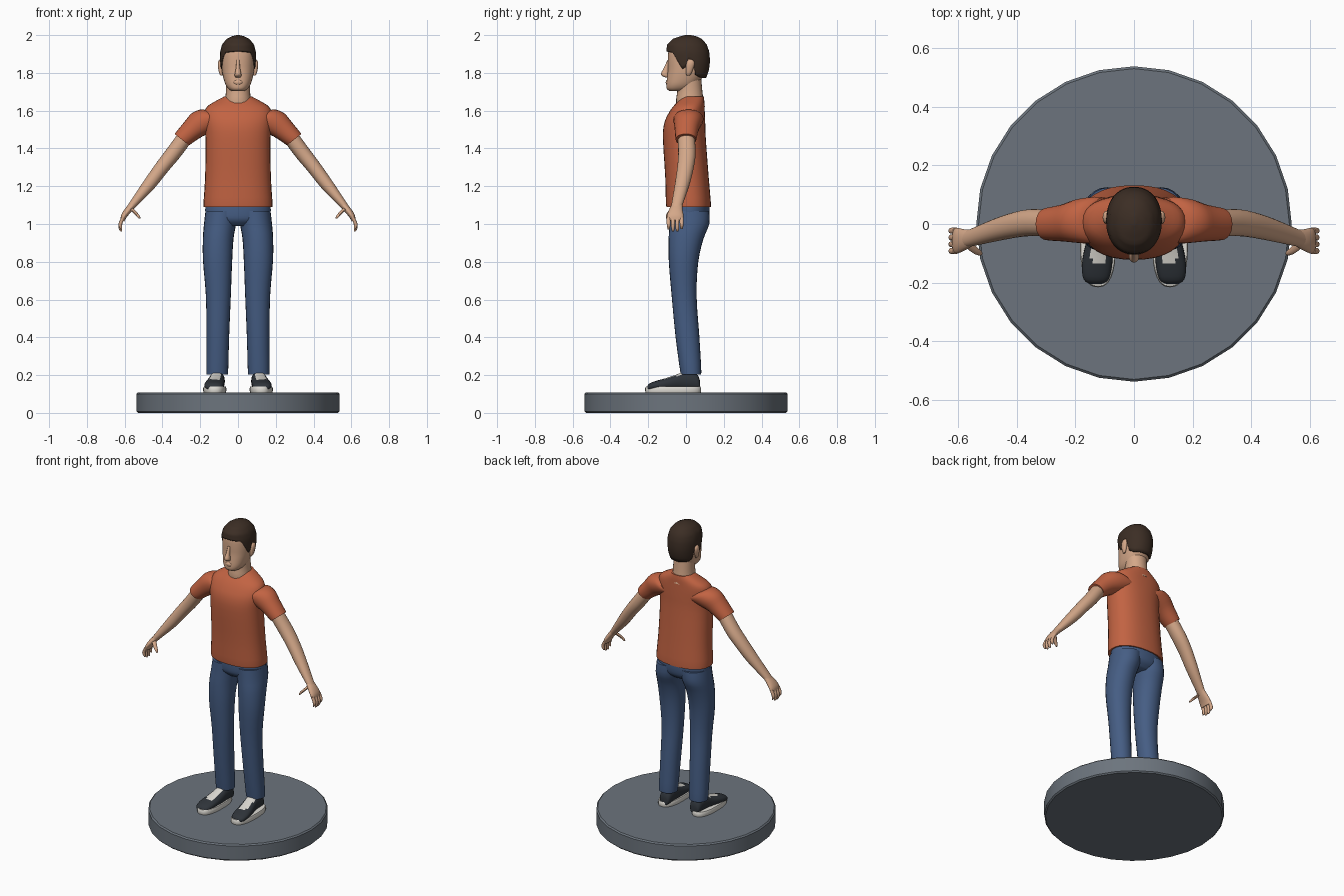
import bpy, bmesh, math
from mathutils import Vector

cube = bpy.data.objects.get("Cube")
if cube:
    bpy.data.objects.remove(cube, do_unlink=True)


def material(name, r, g, b):
    m = bpy.data.materials.new(name)
    m.use_nodes = True
    m.diffuse_color = (r, g, b, 1)
    bsdf = next(n for n in m.node_tree.nodes if n.type == 'BSDF_PRINCIPLED')
    bsdf.inputs["Base Color"].default_value = (r, g, b, 1)
    bsdf.inputs["Roughness"].default_value = 0.8
    return m


SKIN = material("skin", 0.66, 0.39, 0.25)
HAIR = material("dark brown hair", 0.045, 0.027, 0.018)
SHIRT = material("rust orange shirt", 0.54, 0.125, 0.055)
JEANS = material("blue denim", 0.06, 0.11, 0.23)
SHOE = material("charcoal shoe", 0.028, 0.034, 0.042)
WHITE = material("off white rubber", 0.72, 0.70, 0.65)
STONE = material("slate grey", 0.15, 0.175, 0.205)

X, Y, Z = Vector((1, 0, 0)), Vector((0, 1, 0)), Vector((0, 0, 1))


def finish(name, bm, mats, angle=45):
    bmesh.ops.recalc_face_normals(bm, faces=bm.faces)
    me = bpy.data.meshes.new(name)
    bm.to_mesh(me)
    bm.free()
    for m in mats:
        me.materials.append(m)
    me.shade_smooth()
    me.set_sharp_from_angle(angle=math.radians(angle))
    ob = bpy.data.objects.new(name, me)
    bpy.context.collection.objects.link(ob)
    return ob


def smooth_sections(secs, steps):
    """Catmull-Rom interpolation of section tuples."""
    out = []
    for i in range(len(secs) - 1):
        p0, p1, p2 = secs[max(i - 1, 0)], secs[i], secs[i + 1]
        p3 = secs[min(i + 2, len(secs) - 1)]
        for k in range(steps):
            t = k / steps
            out.append([b + t * ((c - a) / 2 + t * (a - 2.5 * b + 2 * c - d / 2
                        + t * (-a + 3 * b - 3 * c + d) / 2))
                        for a, b, c, d in zip(p0, p1, p2, p3)])
    return out + [list(secs[-1])]


def bridge(bm, rings):
    n = len(rings[0])
    for r, q in zip(rings, rings[1:]):
        for j in range(n):
            bm.faces.new((r[j], r[(j + 1) % n], q[(j + 1) % n], q[j]))


def oval(j, n, p):
    c, s = math.cos(math.tau * j / n), math.sin(math.tau * j / n)
    return (math.copysign(abs(c) ** (2 / p), c), math.copysign(abs(s) ** (2 / p), s))


def loft(name, secs, mats, u=X, v=Y, n=24, p=2.1, steps=3, side=1, rule=None):
    """Skin oval sections (x, y, z, half_u, half_v), mirrored when side is -1."""
    bm = bmesh.new()
    rings = []
    for x, y, z, a, b in smooth_sections(secs, steps):
        ring = []
        for j in range(n):
            c, s = oval(j, n, p)
            co = Vector((x, y, z)) + u * (a * c) + v * (b * s)
            co.x *= side
            ring.append(bm.verts.new(co))
        rings.append(ring)
    bridge(bm, rings)
    bm.faces.new(rings[0])
    bm.faces.new(rings[-1])
    bm.normal_update()
    if rule:
        for f in bm.faces:
            f.material_index = rule(f.calc_center_median())
    return finish(name, bm, mats)


def upright(rows):
    """Rows of (z, front_y, back_y, half_width) to centred sections."""
    return [(0, (f + k) / 2, z, w, (k - f) / 2) for z, f, k, w in rows]


def lerp_table(table, t):
    for a, b in zip(table, table[1:]):
        if t <= b[0]:
            k = (t - a[0]) / (b[0] - a[0])
            return [p + (q - p) * k for p, q in zip(a, b)]
    return list(table[-1])


# Round display base
bm = bmesh.new()
bmesh.ops.create_cone(bm, cap_ends=True, segments=28, radius1=0.538, radius2=0.538, depth=0.108)
bmesh.ops.translate(bm, vec=(0, 0, 0.054), verts=bm.verts)
rims = [e for e in bm.edges if abs(e.verts[0].co.z - e.verts[1].co.z) < 0.001]
bmesh.ops.bevel(bm, geom=rims, offset=0.008, segments=1, affect='EDGES')
finish("display_base", bm, [STONE], 30)

# Shirt body and pelvis
loft("shirt_body", upright([
    (1.09, -.1, .128, .178), (1.105, -.106, .132, .183), (1.25, -.11, .12, .174),
    (1.45, -.122, .105, .172), (1.53, -.116, .102, .178), (1.58, -.096, .1, .18),
    (1.62, -.07, .098, .165), (1.65, -.042, .097, .12), (1.675, -.02, .094, .073)]),
    [SHIRT], n=32, p=2.3)
loft("trouser_seat", upright([
    (.99, -.05, .08, .11), (1.02, -.08, .115, .16), (1.06, -.086, .125, .173),
    (1.1, -.085, .125, .172)]), [JEANS], n=32)

# Neck and head
loft("neck", [(0, .025, 1.62, .075, .075), (0, .02, 1.66, .068, .072),
              (0, .02, 1.71, .064, .066), (0, .015, 1.78, .065, .065)], [SKIN])
loft("head", upright([
    (1.703, -.085, -.02, .03), (1.715, -.101, .03, .05), (1.74, -.104, .06, .067),
    (1.78, -.1, .09, .079), (1.82, -.096, .108, .086), (1.87, -.096, .115, .089),
    (1.92, -.092, .112, .086), (1.96, -.07, .09, .065), (1.98, -.03, .06, .03)]),
    [SKIN], n=32, p=2.3)
loft("nose", [(0, -.092, 1.868, .008, .006), (0, -.104, 1.825, .011, .014),
              (0, -.111, 1.797, .017, .021), (0, -.107, 1.783, .017, .018),
              (0, -.099, 1.775, .01, .008)], [SKIN], n=12)
loft("lips", [(0, -.098, 1.762, .012, .004), (0, -.1, 1.754, .024, .007),
              (0, -.1, 1.744, .02, .007), (0, -.099, 1.737, .01, .004)], [SKIN], n=12)

# Hair cap whose lower edge follows the hairline around the head
hairline = [(0, 1.915), (48, 1.908), (62, 1.86), (74, 1.82), (82, 1.825), (89, 1.875),
            (100, 1.87), (110, 1.79), (130, 1.775), (180, 1.772)]
shape = [(1.77, -.09, .105, .083), (1.81, -.097, .121, .09), (1.86, -.1, .127, .095),
         (1.91, -.105, .124, .095), (1.95, -.1, .11, .085), (1.98, -.07, .085, .06),
         (1.994, -.03, .055, .033), (2.0, -.005, .025, .008)]
bm = bmesh.new()
N, LEVELS = 48, 16
rings = []
for i in range(LEVELS + 1):
    t = math.sin(i / LEVELS * math.pi / 2)
    ring = []
    for j in range(N):
        c, s = oval(j, N, 2.15)
        degrees = abs((j / N * 360 + 90 + 180) % 360 - 180)
        low = lerp_table(hairline, degrees)[1]
        z = low + (2.0 - low) * t
        _, f, k, w = lerp_table(shape, z)
        ring.append(bm.verts.new((w * c, (f + k) / 2 + (k - f) / 2 * s, z)))
    rings.append(ring)
bridge(bm, rings)
bm.faces.new(rings[-1])
hair = finish("hair", bm, [HAIR], 60)
shell = hair.modifiers.new("thickness", 'SOLIDIFY')
shell.thickness = 0.012
shell.offset = -1

# Paired parts
SLEEVE_U = Vector((.78, 0, .62))
ARM_U = Vector((.77, 0, .64))
HAND_U = Vector((.93, 0, .36))
for label, s in (("left", 1), ("right", -1)):
    loft(label + "_ear", [(.086, .012, 1.785, .005, .008), (.09, .015, 1.8, .01, .015),
                          (.094, .022, 1.84, .013, .022), (.094, .024, 1.862, .01, .018),
                          (.09, .022, 1.872, .004, .008)], [SKIN], n=12, side=s)
    loft(label + "_sleeve", [
        (.1, .015, 1.555, .075, .075), (.135, .013, 1.555, .082, .08),
        (.185, .01, 1.537, .078, .075), (.235, .004, 1.503, .062, .064),
        (.292, 0, 1.452, .05, .056), (.297, 0, 1.447, .048, .053)],
        [SHIRT], u=SLEEVE_U, side=s)
    loft(label + "_arm", [
        (.26, 0, 1.487, .042, .044), (.34, .005, 1.378, .041, .046),
        (.4, -.002, 1.303, .038, .044), (.47, -.02, 1.21, .034, .039),
        (.553, -.046, 1.108, .021, .03), (.575, -.052, 1.08, .018, .028)],
        [SKIN], u=ARM_U, side=s)
    loft(label + "_palm", [
        (.555, -.047, 1.105, .018, .028), (.58, -.054, 1.075, .019, .036),
        (.603, -.057, 1.043, .016, .044), (.612, -.057, 1.018, .011, .04)],
        [SKIN], u=HAND_U, side=s)
    for i, (finger, tip) in enumerate((("index", .972), ("middle", .96),
                                       ("ring", .96), ("little", .974))):
        y = -.092 + .023 * i
        loft(f"{label}_{finger}_finger", [
            (.608, y, 1.035, .01, .011), (.622, y, 1.003, .01, .0105),
            (.622, y, tip + .014, .009, .009), (.617, y, tip, .004, .005)],
            [SKIN], n=10, side=s)
    loft(label + "_thumb", [
        (.57, -.065, 1.085, .014, .016), (.548, -.085, 1.063, .012, .013),
        (.53, -.097, 1.043, .01, .01), (.52, -.101, 1.028, .004, .005)],
        [SKIN], n=10, side=s)

    loft(label + "_trouser_leg", [
        (.11, .025, .205, .054, .052), (.11, .025, .222, .058, .056),
        (.107, .008, .4, .06, .063), (.104, -.01, .62, .066, .066),
        (.108, -.013, .8, .077, .078), (.105, 0, .92, .081, .092),
        (.095, .018, 1.0, .085, .105), (.085, .02, 1.07, .087, .104)],
        [JEANS], side=s)

    # Shoe: white sole, dark upper with a white tongue panel
    loft(label + "_sole", [(.123, -.068, .108, .059, .146), (.123, -.068, .116, .061, .148),
                           (.123, -.068, .132, .061, .148), (.123, -.068, .139, .058, .144)],
         [WHITE], n=32, p=2.5, steps=1, side=s)
    upper = [(-.205, .129, .022, .142), (-.19, .129, .042, .158), (-.15, .127, .051, .172),
             (-.1, .122, .05, .186), (-.05, .115, .045, .203), (-.02, .112, .042, .215),
             (.03, .11, .04, .215), (.062, .11, .036, .2), (.074, .11, .026, .17)]
    loft(label + "_shoe_upper",
         [(x, y, (top + .12) / 2, w, (top - .12) / 2) for y, x, w, top in upper],
         [SHOE, WHITE], v=Z, p=2.3, side=s,
         rule=lambda c: int(-.13 < c.y < -.01 and abs(abs(c.x) - .119) < .026 and c.z > .165))
